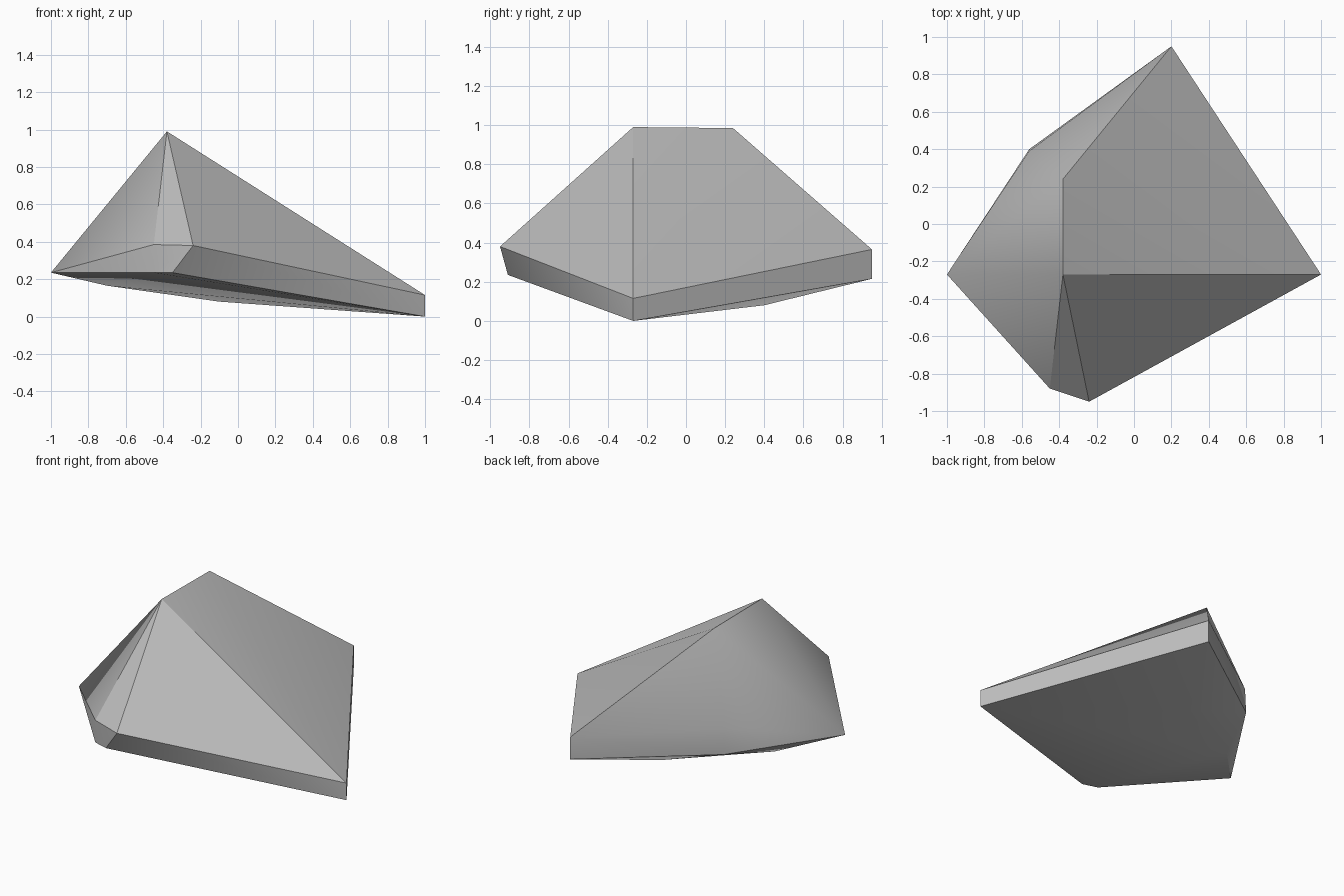
import bpy
import bmesh
import math

cube = bpy.data.objects.get("Cube")
if cube:
    bpy.data.objects.remove(cube, do_unlink=True)

# One plain stone colour
stone = bpy.data.materials.new("stone_grey")
stone.use_nodes = True
colour = (0.5, 0.5, 0.5, 1)
stone.diffuse_color = colour
bsdf = stone.node_tree.nodes["Principled BSDF"]
bsdf.inputs["Base Color"].default_value = colour
bsdf.inputs["Roughness"].default_value = 0.8

# Corners of the chipped boulder, grouped by where they sit
ridge = [(-0.38, -0.27, 0.99), (-0.38, 0.24, 0.985)]
right_tip = [(-1, -0.27, 0.235)]
left_edge = [(1, -0.27, 0.115), (1, -0.27, 0)]
back_edge = [(0.2, 0.95, 0.365), (0.2, 0.95, 0.215)]
back_right_edge = [(-0.56, 0.39, 0.41), (-0.56, 0.4, 0.24)]
front_rim = [(-0.24, -0.95, 0.38), (-0.45, -0.88, 0.385)]
front_foot = [(-0.35, -0.91, 0.235), (-0.45, -0.88, 0.235)]
underside = [(-0.1, 0.4, 0.08), (-0.7, 0.05, 0.165)]

# Wrap the corners in a faceted hull
bm = bmesh.new()
for group in (ridge, right_tip, left_edge, back_edge, back_right_edge,
              front_rim, front_foot, underside):
    for point in group:
        bm.verts.new(point)
hull = bmesh.ops.convex_hull(bm, input=bm.verts)
loose = [v for v in bm.verts if not v.link_faces]
bmesh.ops.delete(bm, geom=loose, context='VERTS')
bmesh.ops.recalc_face_normals(bm, faces=bm.faces)
mesh = bpy.data.meshes.new("boulder")
bm.to_mesh(mesh)
bm.free()
mesh.materials.append(stone)

boulder = bpy.data.objects.new("boulder", mesh)
bpy.context.collection.objects.link(boulder)

# Soften shallow facets, keep the hard ridges
bpy.ops.object.select_all(action='DESELECT')
boulder.select_set(True)
bpy.context.view_layer.objects.active = boulder
bpy.ops.object.shade_smooth_by_angle(angle=math.radians(30))
